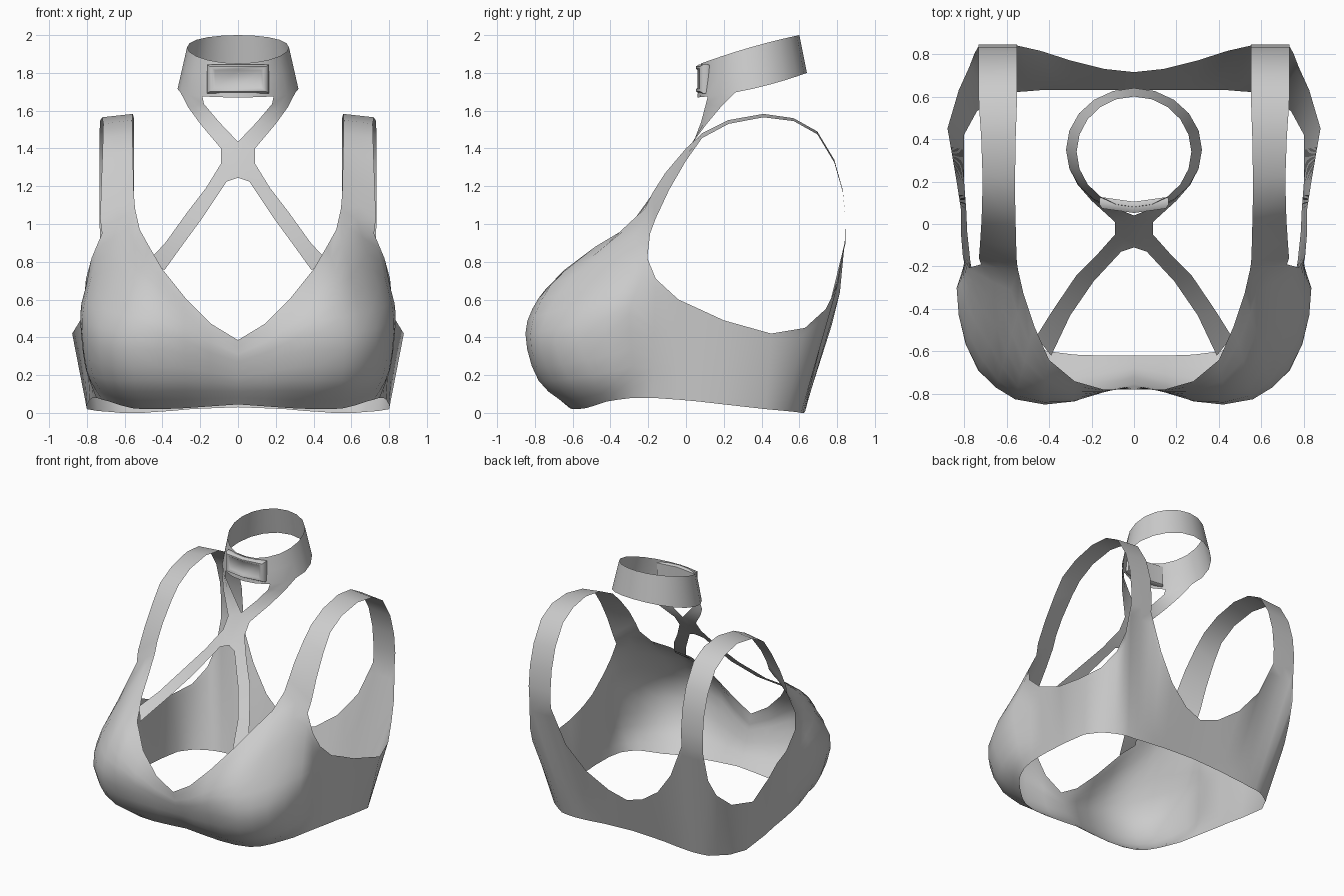
import bpy, bmesh, math
from mathutils import Vector

if "Cube" in bpy.data.objects:
    bpy.data.objects.remove(bpy.data.objects["Cube"])

fabric = bpy.data.materials.new("grey fabric")
fabric.diffuse_color = (0.6, 0.6, 0.6, 1)
fabric.use_nodes = True
fabric.node_tree.nodes["Principled BSDF"].inputs["Base Color"].default_value = fabric.diffuse_color


def make(name, verts, faces, mirror=True, angle=60):
    me = bpy.data.meshes.new(name)
    me.from_pydata([tuple(v) for v in verts], [], faces)
    bm = bmesh.new()
    bm.from_mesh(me)
    bmesh.ops.remove_doubles(bm, verts=bm.verts, dist=0.001)
    bmesh.ops.recalc_face_normals(bm, faces=bm.faces)
    bm.to_mesh(me)
    bm.free()
    me.materials.append(fabric)
    ob = bpy.data.objects.new(name, me)
    bpy.context.collection.objects.link(ob)
    bpy.ops.object.select_all(action='DESELECT')
    ob.select_set(True)
    bpy.context.view_layer.objects.active = ob
    if mirror:
        m = ob.modifiers.new("mirror", 'MIRROR')
        m.use_clip = True
        m.merge_threshold = 0.002
        bpy.ops.object.modifier_apply(modifier=m.name)
    bpy.ops.object.shade_smooth_by_angle(angle=math.radians(angle))
    return ob


def sheets(name, grids, **kw):
    """Skin grids of equally long point columns and weld them together."""
    verts, faces = [], []
    for columns in grids:
        o, n = len(verts), len(columns[0])
        verts += [p for c in columns for p in c]
        faces += [(o + i * n + j, o + (i + 1) * n + j, o + (i + 1) * n + j + 1, o + i * n + j + 1)
                  for i in range(len(columns) - 1) for j in range(n - 1)]
    return make(name, verts, faces, **kw)


def spline(pts, steps):
    """Smooth curve through the points."""
    p = [Vector(q) for q in pts]
    p = [2 * p[0] - p[1]] + p + [2 * p[-1] - p[-2]]
    out = []
    for i in range(1, len(p) - 2):
        a, b, c, d = p[i - 1:i + 3]
        for s in range(steps):
            t = s / steps
            out.append(0.5 * (2 * b + (c - a) * t + (2 * a - 5 * b + 4 * c - d) * t * t
                              + (3 * b - a - 3 * c + d) * t ** 3))
    return out + [p[-2]]


# Cup sections, from the front centre outwards: hem, lower cup, full cup, top edge
cup = [
    ((0, -.62, .045), (0, -.70, .15), (0, -.75, .27), (0, -.78, .385)),
    ((.14, -.62, .035), (.15, -.74, .16), (.15, -.79, .32), (.14, -.78, .47)),
    ((.28, -.615, .025), (.28, -.77, .17), (.28, -.835, .38), (.28, -.74, .61)),
    ((.40, -.60, .02), (.42, -.78, .17), (.42, -.85, .42), (.40, -.64, .76)),
    ((.50, -.57, .02), (.55, -.75, .17), (.56, -.825, .42), (.47, -.48, .88)),
    ((.56, -.53, .025), (.63, -.70, .17), (.65, -.77, .43), (.52, -.33, .97)),
    ((.62, -.48, .04), (.71, -.62, .18), (.73, -.69, .45), (.545, -.22, 1.08)),
    ((.68, -.42, .06), (.77, -.50, .20), (.79, -.57, .47), (.63, -.21, 1.02)),
    ((.72, -.36, .07), (.80, -.38, .22), (.825, -.43, .5), (.72, -.19, .95)),
    ((.75, -.28, .08), (.81, -.28, .25), (.835, -.30, .52), (.775, -.205, .82)),
]
# Extra fullness of the upper cup in each section
fullness = [0, .005, .02, .035, .06, .05, .03, .015, .005, 0]
# Side and back panel, straight sections: hem, top edge
band = [
    ((.77, -.18, .08), (.805, -.16, .71)),
    ((.785, -.04, .07), (.815, -.04, .60)),
    ((.79, .07, .06), (.815, .07, .55)),
    ((.80, .20, .045), (.835, .20, .49)),
    ((.80, .42, .02), (.878, .45, .42)),
    ((.74, .53, .01), (.825, .63, .45)),
    ((.67, .58, .005), (.775, .74, .55)),
    ((.62, .61, 0), (.75, .805, .68)),
    ((.57, .62, 0), (.73, .84, .90)),
    ((.50, .625, 0), (.64, .845, .90)),
    ((.44, .63, .005), (.55, .84, .90)),
    ((.36, .63, .01), (.44, .815, .64)),
    ((.25, .63, .02), (.30, .77, .46)),
    ((.13, .63, .025), (.14, .73, .345)),
    ((0, .63, .03), (0, .715, .30)),
]
columns = []
for (hem, low, full, top), f in zip(cup, fullness):
    upper = Vector(full).lerp(Vector(top), .5) + Vector((f * .3, -f, f * .5))
    columns.append(spline((hem, low, full, upper, top), 3))
for hem, top in band:
    a, b = Vector(hem), Vector(top)
    columns.append([a.lerp(b, k / 12) for k in range(13)])

# Shoulder straps: y, height of neck edge, height of arm edge
arch = [(-.16, 1.16, 1.03), (-.09, 1.27, 1.18), (0, 1.40, 1.335),
        (.085, 1.48, 1.455), (.225, 1.55, 1.53), (.41, 1.583, 1.565), (.57, 1.56, 1.545),
        (.695, 1.49, 1.475), (.785, 1.34, 1.325), (.83, 1.18, 1.17), (.845, 1.02, 1.02)]
straps = [((.545, -.22, 1.08), (.63, -.21, 1.02), (.72, -.19, .95))]
for y, zi, zo in arch:
    bow = .02 * math.sin(math.pi * min(1, max(0, (y + .2) / .8)))
    a = Vector((.55 + bow * .5, y - (.02 if y < 0 else 0), zi))
    b = Vector((.733 - bow, y, zo))
    straps.append((a, a.lerp(b, .5), b))
straps.append(((.55, .84, .90), (.64, .845, .90), (.73, .84, .90)))
sheets("bust_with_shoulder_straps", [columns, straps], angle=80)

# Tilted, flared neck collar (half ring)
collar = []
for i in range(11):
    a = math.pi * i / 10
    s, c = math.sin(a), math.cos(a)
    low = Vector((.32 * s, .35 - .29 * c, 1.735 - .065 * c - .02 * s * s))
    high = Vector((.27 * s, .34 - .26 * c, 1.925 - .075 * c + .01 * s * s))
    collar.append((low, low.lerp(high, .5), high))

# Crossed halter straps: inner edge, outer edge, rising from cup to collar
halter = [
    ((.39, -.62, .755), (.46, -.53, .82)),
    ((.30, -.43, .88), (.385, -.41, .90)),
    ((.19, -.27, 1.03), (.27, -.24, 1.06)),
    ((.06, -.13, 1.225), (.17, -.14, 1.19)),
    ((0, -.11, 1.245), (.09, -.05, 1.32)),
    ((0, .04, 1.435), (.09, .01, 1.40)),
    ((.10, .08, 1.54), (.20, .11, 1.53)),
    ((.18, .105, 1.635), (.265, .185, 1.62)),
]
halter = [(a, Vector(a).lerp(Vector(b), .5), b) for a, b in halter]
halter.append((collar[2][0], collar[3][0], collar[4][0]))
sheets("collar_with_halter_straps", [collar, halter])

# Bent buckle: a raised frame around a sunken plate
rings = [(.155, .070, .105), (.163, .077, .095), (.163, .077, .07), (.150, .066, .052),
         (.135, .055, .052), (.122, .046, .062)]
verts, faces = [], []
for w, h, y in rings:
    for x, z in ((-w, -h), (0, -h), (w, -h), (w, h), (0, h), (-w, h)):
        verts.append((x, y + .14 * abs(x), 1.768 + z))
for r in range(len(rings) - 1):
    for k in range(6):
        a, b = r * 6 + k, r * 6 + (k + 1) % 6
        faces.append((a, b, b + 6, a + 6))
e = len(verts) - 6
faces += [(e, e + 1, e + 4, e + 5), (e + 1, e + 2, e + 3, e + 4), (5, 4, 1, 0), (4, 3, 2, 1)]
make("buckle", verts, faces, mirror=False, angle=50)
